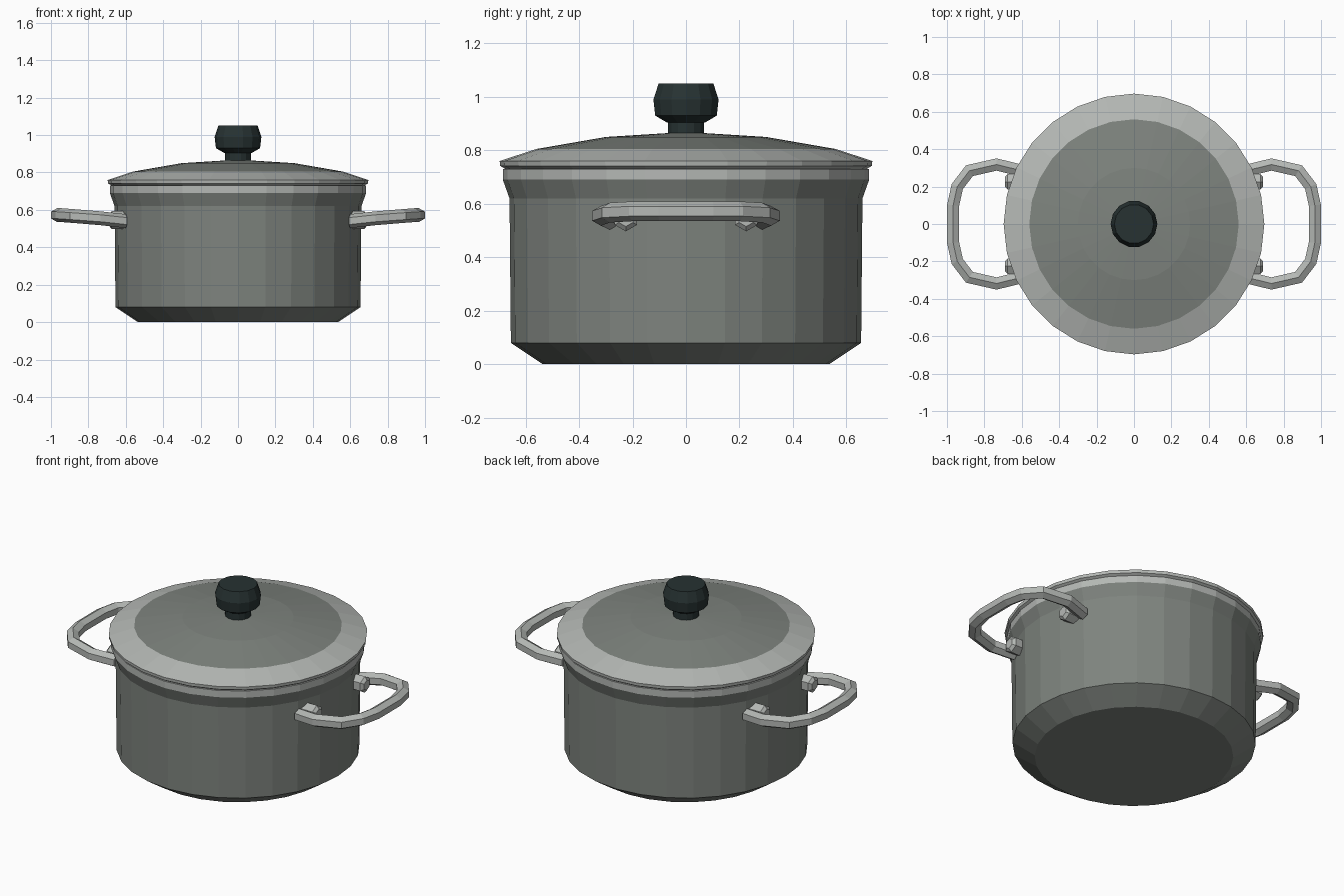
import bpy
import bmesh
from math import cos, sin, pi
from mathutils import Vector

if "Cube" in bpy.data.objects:
    bpy.data.objects.remove(bpy.data.objects["Cube"])


def material(name, colour):
    mat = bpy.data.materials.new(name)
    mat.use_nodes = True
    mat.diffuse_color = (*colour, 1)
    mat.node_tree.nodes["Principled BSDF"].inputs["Base Color"].default_value = (*colour, 1)
    return mat


steel = material("dark steel", (0.21, 0.23, 0.21))
polished = material("polished steel", (0.46, 0.48, 0.46))
black = material("black plastic", (0.02, 0.032, 0.032))


def finish(name, bm, mats):
    bmesh.ops.recalc_face_normals(bm, faces=bm.faces)
    mesh = bpy.data.meshes.new(name)
    bm.to_mesh(mesh)
    bm.free()
    for mat in mats:
        mesh.materials.append(mat)
    obj = bpy.data.objects.new(name, mesh)
    bpy.context.collection.objects.link(obj)
    return obj


def bridge(bm, a, b):
    n = len(a)
    return [bm.faces.new((a[i], a[(i + 1) % n], b[(i + 1) % n], b[i])) for i in range(n)]


def lathe(name, profile, sides, mats, bands=()):
    """Turn (radius, z) points about z; bands lists profile steps using the second material."""
    bm = bmesh.new()
    rings = [[bm.verts.new((r * cos(2 * pi * i / sides), r * sin(2 * pi * i / sides), z))
              for i in range(sides)] for r, z in profile]
    for k in range(len(rings) - 1):
        for face in bridge(bm, rings[k], rings[k + 1]):
            face.material_index = int(k in bands)
    bm.faces.new(rings[0])
    bm.faces.new(rings[-1])
    return finish(name, bm, mats)


def sweep(name, path, radius, mat):
    """Sweep a hexagon with upright sides along a path, mitred at the bends."""
    pts = [Vector(p) for p in path]
    up = Vector((0, 0, 1))
    bm = bmesh.new()
    rings = []
    for i, p in enumerate(pts):
        before = (p - pts[max(i - 1, 0)]).normalized()
        after = (pts[min(i + 1, len(pts) - 1)] - p).normalized()
        side = (before + after).normalized().cross(up).normalized()
        bend = max(before.dot(after), 0) if before.length and after.length else 1
        side /= ((1 + bend) / 2) ** 0.5
        rings.append([bm.verts.new(p + radius * (side * sin(a * pi / 3) + up * cos(a * pi / 3)))
                      for a in range(6)])
    for a, b in zip(rings, rings[1:]):
        bridge(bm, a, b)
    bm.faces.new(rings[0])
    bm.faces.new(rings[-1])
    return finish(name, bm, [mat])


# Hollow pot with a flared, polished rim
lathe("pot", [(0.535, 0), (0.655, 0.08), (0.66, 0.62), (0.685, 0.69), (0.685, 0.73),
              (0.65, 0.73), (0.63, 0.62), (0.62, 0.09), (0.52, 0.03)],
      28, [steel, polished], bands=(3, 4))

# Domed lid with a polished border
lathe("lid", [(0.64, 0.725), (0.675, 0.73), (0.695, 0.742), (0.697, 0.76), (0.56, 0.805),
              (0.3, 0.85), (0.06, 0.865)],
      28, [steel, polished], bands=(0, 1, 2, 3))

# Knob on its stem
lathe("knob_stem", [(0.07, 0.85), (0.07, 0.92)], 14, [black])
lathe("knob", [(0.075, 0.905), (0.118, 0.93), (0.125, 0.99), (0.105, 1.05)], 14, [black])

# Side handles, each with two rivets
half = [(0.6, 0.285, 0.54), (0.735, 0.318, 0.555), (0.88, 0.285, 0.567), (0.945, 0.2, 0.572),
        (0.967, 0.1, 0.572)]
loop = half + [(x, -y, z) for x, y, z in reversed(half)]
for label, s in (("left", 1), ("right", -1)):
    sweep(label + "_handle", [(s * x, y, z) for x, y, z in loop], 0.037, polished)
    for end, t in (("back", 1), ("front", -1)):
        bm = bmesh.new()
        rings = [[bm.verts.new((s * x, t * 0.225 + r * sin(a * pi / 3), 0.545 + r * cos(a * pi / 3)))
                  for a in range(6)] for x, r in ((0.59, 0.048), (0.675, 0.048), (0.69, 0.03))]
        for a, b in zip(rings, rings[1:]):
            bridge(bm, a, b)
        bm.faces.new(rings[0])
        bm.faces.new(rings[-1])
        finish(label + "_" + end + "_rivet", bm, [polished])
